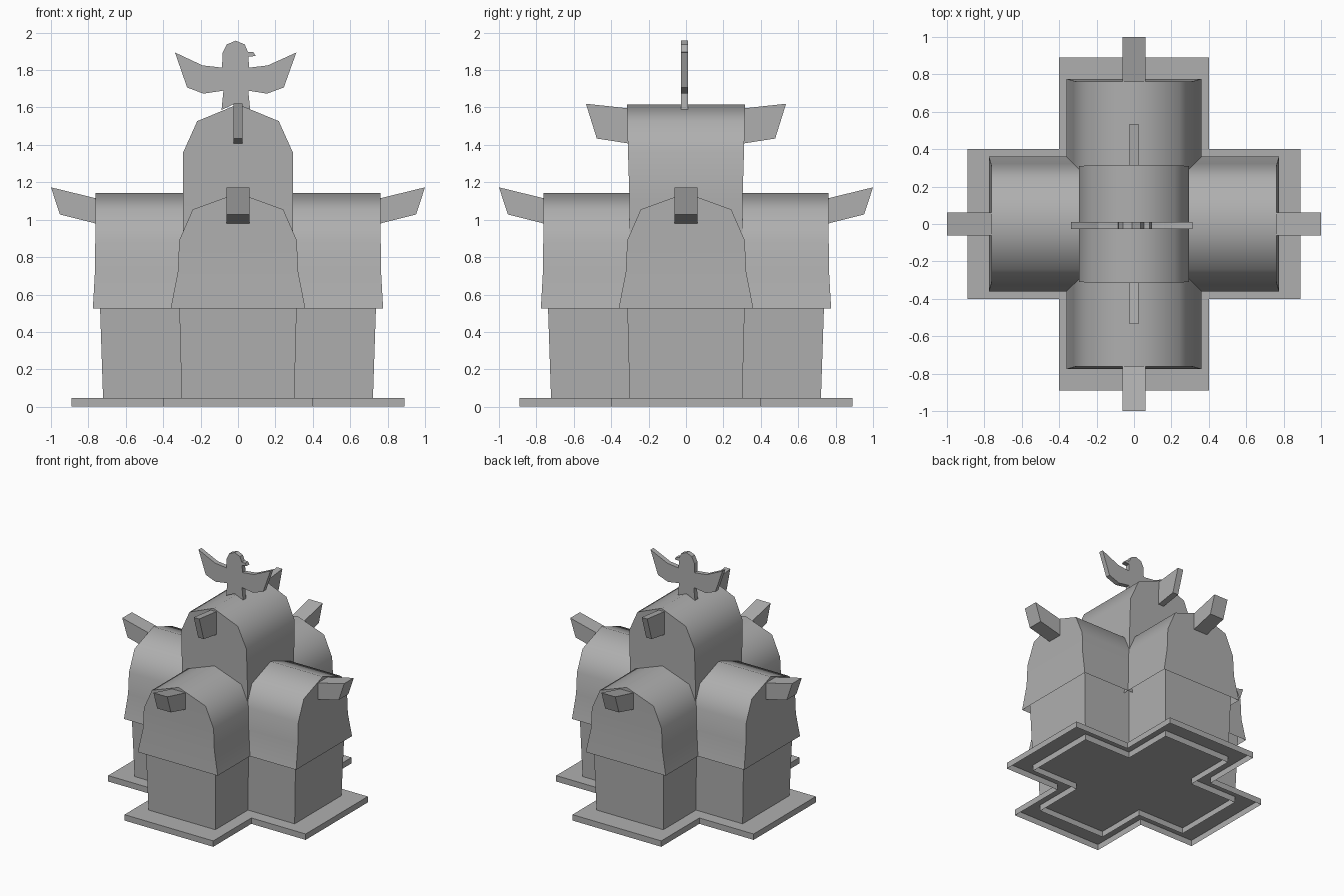
import bpy, math

if "Cube" in bpy.data.objects:
    bpy.data.objects.remove(bpy.data.objects["Cube"])

stone = bpy.data.materials.new("dark_grey")
stone.diffuse_color = (0.43, 0.43, 0.43, 1)
stone.use_nodes = True
stone.node_tree.nodes["Principled BSDF"].inputs["Base Color"].default_value = stone.diffuse_color


def make(name, verts, faces, smooth=False):
    me = bpy.data.meshes.new(name)
    me.from_pydata(verts, [], faces)
    me.materials.append(stone)
    ob = bpy.data.objects.new(name, me)
    bpy.context.collection.objects.link(ob)
    bpy.ops.object.select_all(action='DESELECT')
    ob.select_set(True)
    bpy.context.view_layer.objects.active = ob
    # consistent outward normals
    bpy.ops.object.mode_set(mode='EDIT')
    bpy.ops.mesh.select_all(action='SELECT')
    bpy.ops.mesh.normals_make_consistent(inside=False)
    bpy.ops.object.mode_set(mode='OBJECT')
    if smooth:
        bpy.ops.object.shade_smooth_by_angle(angle=math.radians(60))
    return ob


def plus(a, w, z):
    """Cross outline with arm reach a and arm half width w."""
    quarter = [(a, -w), (a, w), (w, w)]
    pts = []
    for k in range(4):
        c, s = round(math.cos(k * math.pi / 2)), round(math.sin(k * math.pi / 2))
        pts += [(c * x - s * y, s * x + c * y, z) for x, y in quarter]
    return pts


def cross_shell(name, low, high, cap):
    """Open-bottomed cross-shaped walls, optionally with a top."""
    n = 12
    faces = [(i, (i + 1) % n, n + (i + 1) % n, n + i) for i in range(n)]
    if cap:
        faces.append(tuple(range(n, 2 * n)))
    return make(name, plus(*low) + plus(*high), faces)


def barrel(name, rows, ridge, turned=False):
    """Open-bottomed vault along y: rows of (half width, z, half length), ridge (z, half length)."""
    verts = []
    for w, z, l in rows:
        verts += [(-w, -l, z), (w, -l, z), (w, l, z), (-w, l, z)]
    z, l = ridge
    verts += [(0, -l, z), (0, l, z)]
    faces = []
    for r in range(len(rows) - 1):
        a, b = 4 * r, 4 * r + 4
        faces += [(a + i, a + (i + 1) % 4, b + (i + 1) % 4, b + i) for i in range(4)]
    t = 4 * (len(rows) - 1)
    f, k = t + 4, t + 5
    faces += [(t, t + 1, f), (t + 2, t + 3, k), (t + 1, t + 2, k, f), (t + 3, t, f, k)]
    if turned:
        verts = [(-y, x, z) for x, y, z in verts]
    return make(name, verts, faces, True)


def slab(name, outline, y0, y1, turn=0):
    """Outline in the xz plane, thickened along y, then turned about z."""
    n = len(outline)
    c, s = round(math.cos(turn)), round(math.sin(turn))
    verts = [(c * x - s * y, s * x + c * y, z) for y in (y0, y1) for x, z in outline]
    faces = [tuple(range(n)), tuple(range(2 * n - 1, n - 1, -1))]
    faces += [(i, (i + 1) % n, n + (i + 1) % n, n + i) for i in range(n)]
    return make(name, verts, faces)


# base plate and lower walls, both open underneath; walls run up behind the eaves
cross_shell("base_plate", (0.89, 0.40, 0), (0.89, 0.40, 0.048), True)
cross_shell("lower_walls", (0.72, 0.30, 0), (0.742, 0.317, 0.66), False)

# crossing vaulted roofs with flared, open eaves
roof = [(0.36, 0.525, 0.776), (0.322, 0.72, 0.765), (0.314, 0.89, 0.763), (0.242, 1.055, 0.763)]
barrel("roof_front_back", roof, (1.143, 0.763))
barrel("roof_left_right", roof, (1.143, 0.763), True)

# central tower
barrel("tower", [(0.295, 0.75, 0.30), (0.295, 1.10, 0.302), (0.293, 1.36, 0.31),
                 (0.218, 1.527, 0.314)], (1.617, 0.316))

# projecting beam ends on the four roofs and on the tower
beam = [(0.70, 1.10), (1.0, 1.173), (0.952, 1.028), (0.762, 0.98), (0.70, 0.98)]
for i, side in enumerate(("right", "back", "left", "front")):
    slab("beam_" + side, beam, -0.062, 0.062, i * math.pi / 2)
top_beam = [(0.28, 1.592), (0.535, 1.62), (0.477, 1.434), (0.31, 1.408), (0.28, 1.408)]
for i, side in ((1, "back"), (3, "front")):
    slab("tower_beam_" + side, top_beam, -0.025, 0.025, i * math.pi / 2)

# flat bird finial
bird = [(-0.012, 1.957), (-0.06, 1.937), (-0.083, 1.89), (-0.085, 1.813), (-0.19, 1.825),
        (-0.337, 1.894), (-0.272, 1.707), (-0.185, 1.674), (-0.078, 1.69), (-0.088, 1.587),
        (-0.012, 1.622), (0.065, 1.587), (0.055, 1.69), (0.155, 1.674), (0.245, 1.707),
        (0.312, 1.894), (0.16, 1.825), (0.06, 1.813), (0.055, 1.872), (0.095, 1.875),
        (0.083, 1.895), (0.053, 1.897), (0.036, 1.937)]
slab("bird_finial", bird, -0.027, 0.011)
